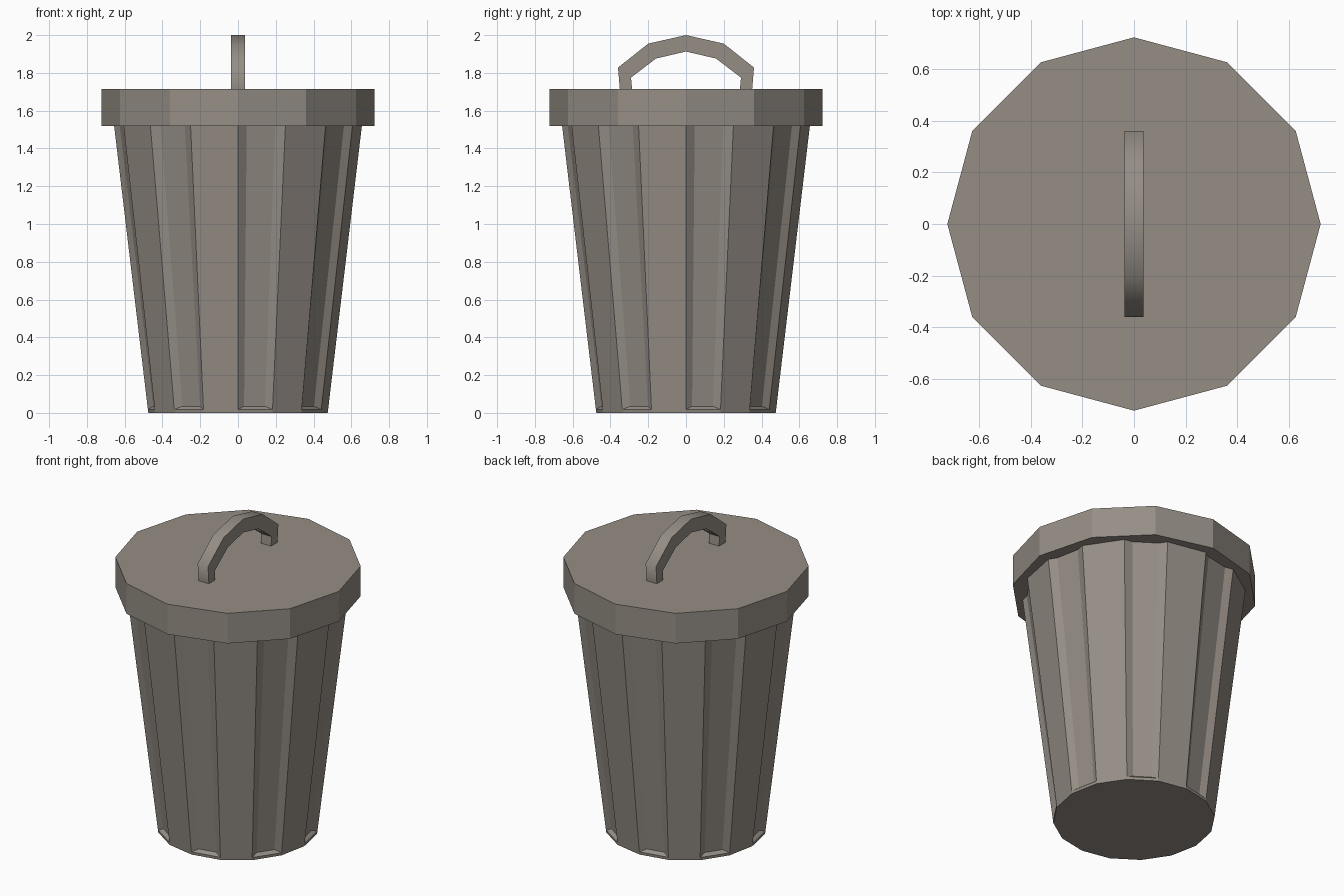
import bpy, bmesh
from math import sin, cos, pi
from mathutils import Vector

if "Cube" in bpy.data.objects:
    bpy.data.objects.remove(bpy.data.objects["Cube"], do_unlink=True)

metal = bpy.data.materials.new("warm_grey_metal")
metal.use_nodes = True
metal.diffuse_color = (0.30, 0.27, 0.235, 1)
bsdf = metal.node_tree.nodes["Principled BSDF"]
bsdf.inputs["Base Color"].default_value = metal.diffuse_color
bsdf.inputs["Roughness"].default_value = 0.8


def finish(bm, name):
    bmesh.ops.recalc_face_normals(bm, faces=bm.faces)
    mesh = bpy.data.meshes.new(name)
    bm.to_mesh(mesh)
    bm.free()
    mesh.materials.append(metal)
    obj = bpy.data.objects.new(name, mesh)
    bpy.context.collection.objects.link(obj)
    return obj


def ring(bm, sides, radius, z):
    return [bm.verts.new((radius * cos(2 * pi * i / sides),
                          radius * sin(2 * pi * i / sides), z)) for i in range(sides)]


# Tapered body: every second facet is a shallow recessed flute
SIDES, DEPTH, BASE_R, SLOPE = 16, 0.022, 0.475, 0.119
bm = bmesh.new()
levels = [ring(bm, SIDES, BASE_R + SLOPE * z, z) for z in (0, 0.018, 1.6, 1.62)]
bm.faces.new(levels[0])
bm.faces.new(levels[-1])
for k in range(3):
    for i in range(SIDES):
        j = (i + 1) % SIDES
        quad = [levels[k][i], levels[k][j], levels[k + 1][j], levels[k + 1][i]]
        if k != 1 or i % 2:
            bm.faces.new(quad)
            continue
        mid = 2 * pi * (i + 0.5) / SIDES
        inward = Vector((cos(mid), sin(mid), 0)) * -DEPTH
        inner = []
        for n, v in enumerate(quad):
            partner = quad[(1, 0, 3, 2)[n]]
            lift = Vector((0, 0, 0.017 if n < 2 else -0.017))
            inner.append(bm.verts.new(v.co.lerp(partner.co, 0.2) + inward + lift))
        bm.faces.new(inner)
        for n in range(4):
            m = (n + 1) % 4
            bm.faces.new((quad[n], quad[m], inner[m], inner[n]))
finish(bm, "bin_body")

# Twelve-sided flat lid
bm = bmesh.new()
low, high = ring(bm, 12, 0.722, 1.52), ring(bm, 12, 0.722, 1.715)
bm.faces.new(low)
bm.faces.new(high)
for i in range(12):
    j = (i + 1) % 12
    bm.faces.new((low[i], low[j], high[j], high[i]))
finish(bm, "lid")

# Arched handle: outer and inner half profiles, mirrored front to back
outer = [(-0.35, 1.71), (-0.36, 1.828), (-0.2, 1.955), (0, 2.0)]
inner = [(-0.285, 1.71), (-0.291, 1.775), (-0.159, 1.876), (0, 1.913)]
outer, inner = [p + [(-y, z) for y, z in p[-2::-1]] for p in (outer, inner)]
bm = bmesh.new()
sections = [[bm.verts.new((x, y, z)) for x, (y, z) in
             ((-0.037, o), (0.037, o), (0.037, n), (-0.037, n))]
            for o, n in zip(outer, inner)]
for a, b in zip(sections, sections[1:]):
    for i in range(4):
        j = (i + 1) % 4
        bm.faces.new((a[i], a[j], b[j], b[i]))
bm.faces.new(sections[0])
bm.faces.new(sections[-1])
handle = finish(bm, "handle")
bpy.ops.object.select_all(action="DESELECT")
handle.select_set(True)
bpy.context.view_layer.objects.active = handle
bpy.ops.object.shade_smooth_by_angle(angle=1.0)
